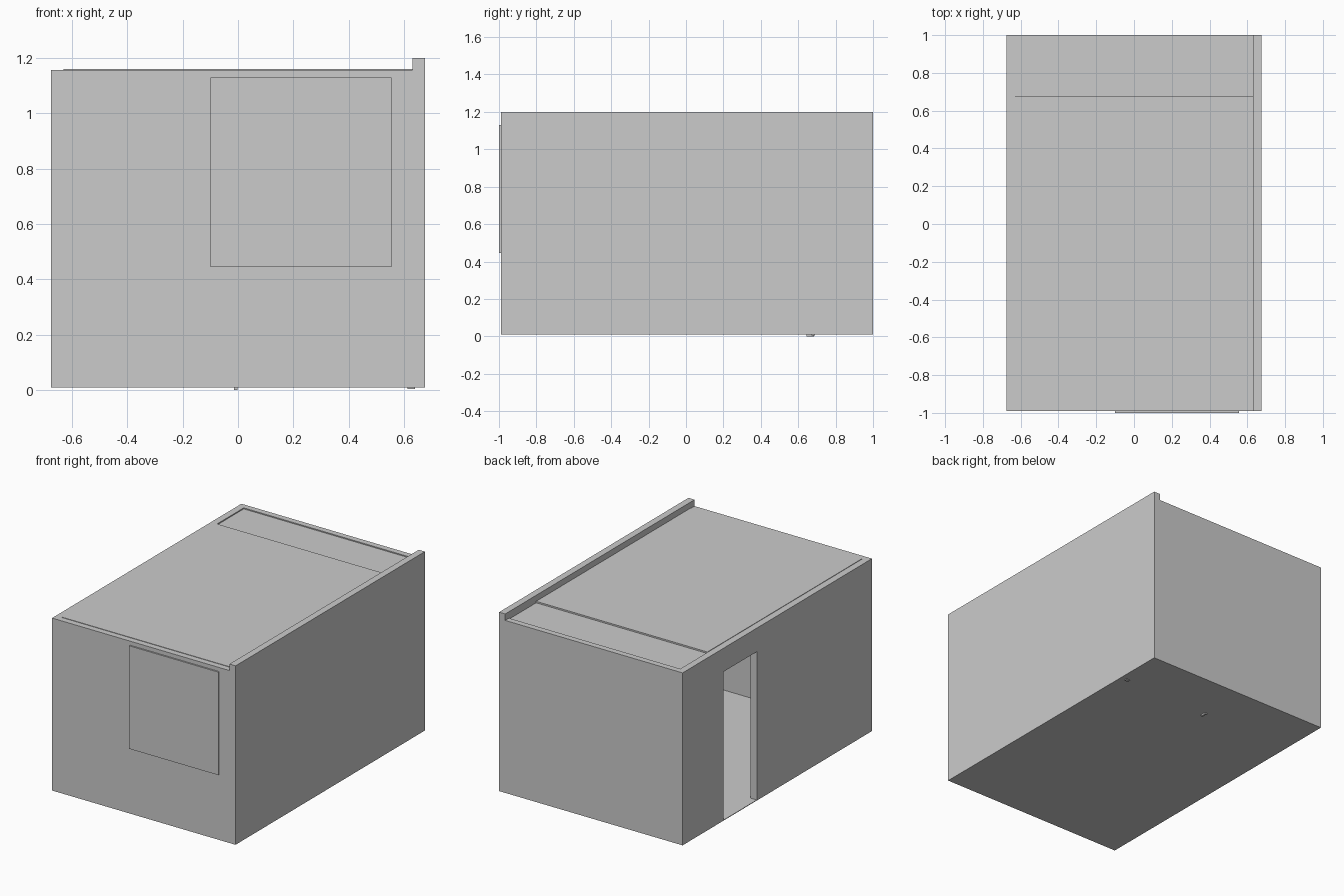
import bpy

if "Cube" in bpy.data.objects:
    bpy.data.objects.remove(bpy.data.objects["Cube"])


def box(name, x, y, z):
    """Axis-aligned box from (min, max) ranges."""
    lo, hi = zip(x, y, z)
    bpy.ops.mesh.primitive_cube_add(size=1, location=[(a + b) / 2 for a, b in zip(lo, hi)])
    ob = bpy.context.object
    ob.name = name
    ob.scale = [b - a for a, b in zip(lo, hi)]
    bpy.ops.object.transform_apply(location=False, rotation=False, scale=True)
    return ob


def cut_opening(target, x, y, z):
    """Cut a box-shaped opening through a wall."""
    cutter = box(target.name + "_cutter", x, y, z)
    cutter.hide_render = True
    mod = target.modifiers.new("opening", 'BOOLEAN')
    mod.object = cutter
    mod.solver = 'EXACT'
    bpy.context.view_layer.objects.active = target
    bpy.ops.object.modifier_apply(modifier=mod.name)
    bpy.data.objects.remove(cutter, do_unlink=True)


W, IN = 0.675, 0.63           # outer and inner half width
FRONT, BACK = -0.99, 1.0      # outer wall faces
F_IN, B_IN = -0.95, 0.96      # inner wall faces
BASE, FLOOR, TOP = 0.01, 0.014, 1.157

# Floor
box("floor", (-W, W), (FRONT, BACK), (BASE, FLOOR))

# Outer walls, the right one rising as a parapet
box("right_wall", (IN, W), (FRONT, BACK), (FLOOR, 1.2))
box("front_wall", (-IN, IN), (FRONT, F_IN), (FLOOR, TOP))
box("back_wall", (-IN, IN), (B_IN, BACK), (FLOOR, TOP))
left = box("left_wall", (-W, -IN), (FRONT, BACK), (FLOOR, TOP))
cut_opening(left, (-0.8, -0.5), (0.22, 0.568), (-0.1, 1.0))

# Window panel standing slightly proud of the front wall
box("window_panel", (-0.10, 0.555), (-1.0, FRONT), (0.445, 1.13))

# Roof slabs over the main room and the narrow rear room
box("main_roof", (-IN, IN), (F_IN, 0.675), (1.13, 1.16))
box("rear_roof", (-IN, IN), (0.675, B_IN), (1.12, 1.15))

# Inner partition with a doorway on its left side
partition = box("partition", (-IN, IN), (0.655, 0.685), (FLOOR, 1.13))
cut_opening(partition, (-0.60, -0.015), (0.6, 0.75), (-0.1, 1.0))

# Partition post feet poking through the floor
box("middle_post_foot", (-0.015, -0.002), (0.645, 0.685), (0.0, FLOOR))
box("side_post_foot", (0.613, 0.64), (0.67, 0.69), (0.005, FLOOR))
